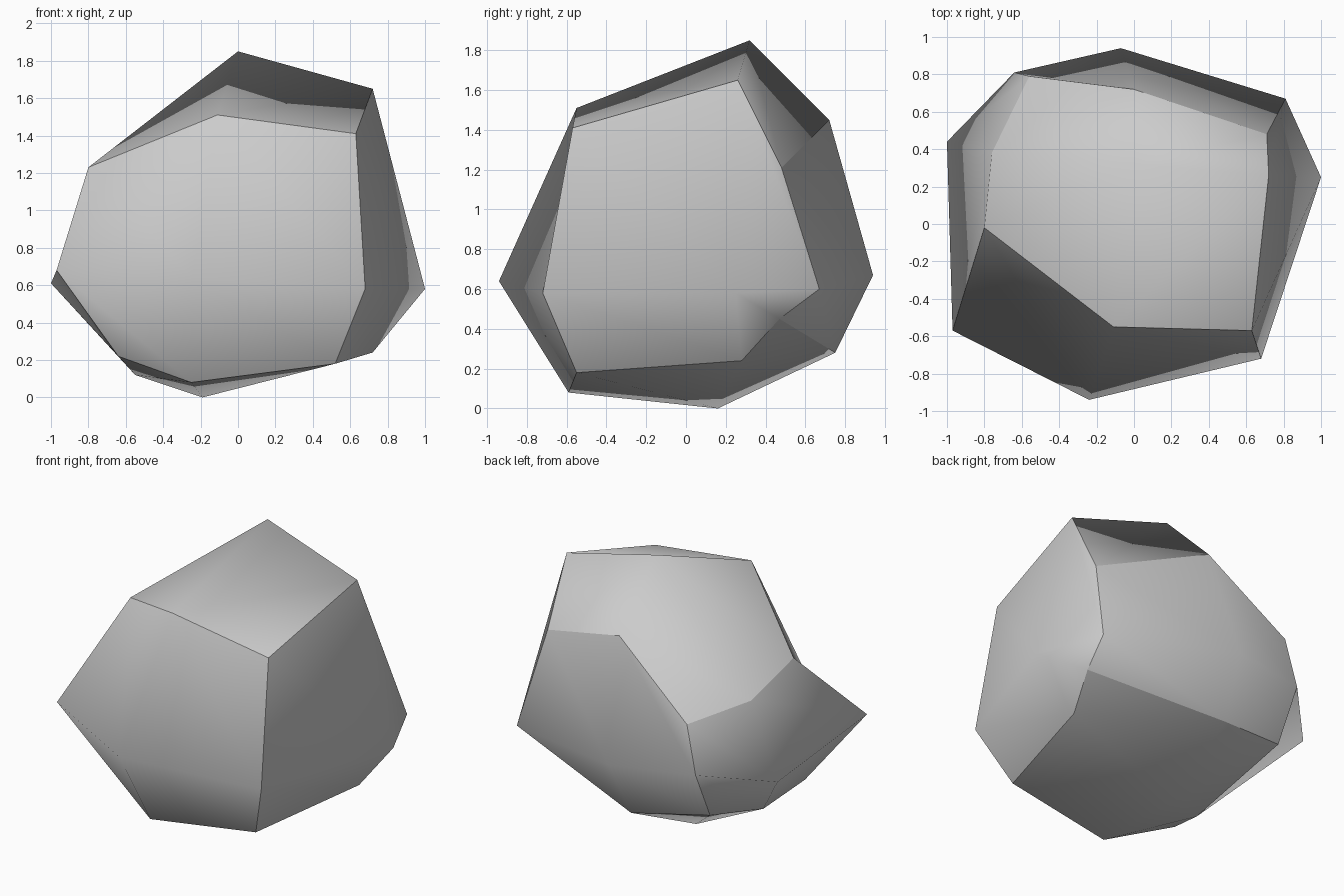
import bpy
import bmesh
from mathutils import Vector

default_cube = bpy.data.objects.get("Cube")
if default_cube:
    bpy.data.objects.remove(default_cube, do_unlink=True)

# Boulder shape: where each point of a halved cube is pulled to.
# Layers run bottom to top, rows front to back, points along +x.
LAYERS = [
    [[(-.64, -.37, .22), (-.25, -.59, .08), (.52, -.55, .18)],
     [(-.55, -.05, .12), (-.19, .16, 0), (.72, .28, .24)],
     [(-.63, .64, .36), (-.11, .75, .28), (.77, .47, .45)]],
    [[(-.97, -.57, .68), (-.24, -.94, .64), (.68, -.72, .58)],
     [(-1, .44, .61), None, (1, .25, .58)],
     [(-.64, .81, .7), (-.07, .94, .67), (.81, .67, .6)]],
    [[(-.8, -.02, 1.23), (-.11, -.55, 1.51), (.63, -.57, 1.41)],
     [(-.76, .38, 1.08), (0, .32, 1.85), (.72, .26, 1.65)],
     [(-.56, .79, 1.02), (0, .72, 1.45), (.71, .48, 1.21)]],
]


def make_material(name, color):
    material = bpy.data.materials.new(name)
    material.use_nodes = True
    material.diffuse_color = color
    for node in material.node_tree.nodes:
        if node.type == "BSDF_PRINCIPLED":
            node.inputs["Base Color"].default_value = color
    return material


# Cube with every side cut into four quads
bm = bmesh.new()
bmesh.ops.create_cube(bm, size=2)
bmesh.ops.subdivide_edges(bm, edges=bm.edges[:], cuts=1, use_grid_fill=True)
bm.normal_update()

# Each big side is smooth; the borders between sides stay crisp
for face in bm.faces:
    face.smooth = True
for edge in bm.edges:
    first, second = edge.link_faces
    edge.smooth = first.normal.dot(second.normal) > 0.5

# Pull the points into the boulder shape
for vert in bm.verts:
    column, row, layer = (round(c) + 1 for c in vert.co)
    vert.co = Vector(LAYERS[layer][row][column])
bm.normal_update()

mesh = bpy.data.meshes.new("boulder")
bm.to_mesh(mesh)
bm.free()
mesh.materials.append(make_material("stone grey", (.6, .6, .6, 1)))
boulder = bpy.data.objects.new("boulder", mesh)
bpy.context.collection.objects.link(boulder)
